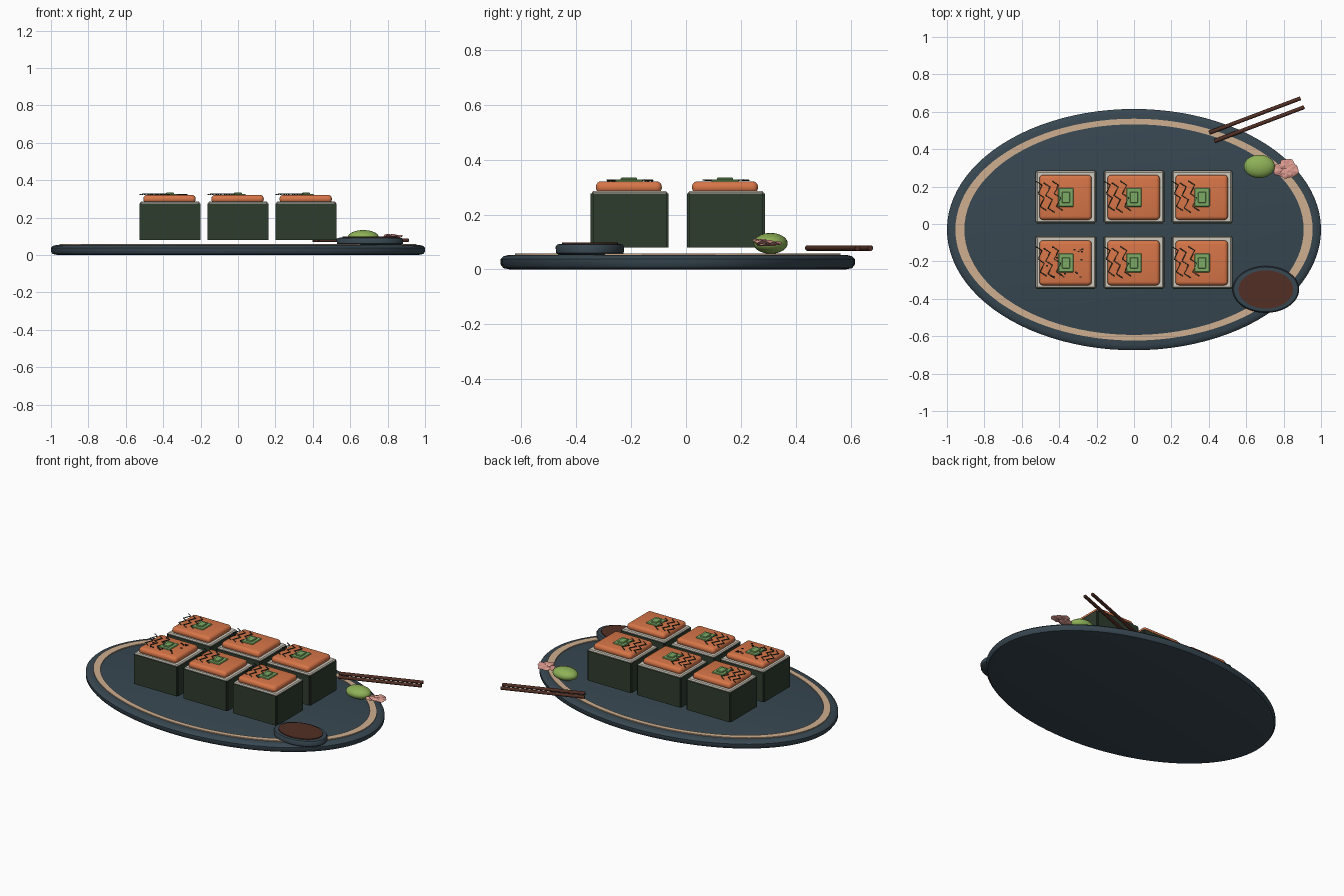
import bpy, bmesh, math, random
from mathutils import Vector

if "Cube" in bpy.data.objects:
    bpy.data.objects.remove(bpy.data.objects["Cube"])

random.seed(4)


def mat(name, r, g, b):
    m = bpy.data.materials.new(name)
    m.diffuse_color = (r, g, b, 1)
    m.use_nodes = True
    m.node_tree.nodes["Principled BSDF"].inputs["Base Color"].default_value = m.diffuse_color
    return m


SLATE = mat("slate blue", 0.039, 0.063, 0.082)
TAN = mat("tan glaze", 0.62, 0.43, 0.28)
NORI = mat("dark seaweed", 0.028, 0.045, 0.028)
RICE = mat("rice white", 0.62, 0.58, 0.50)
SALMON = mat("salmon orange", 0.68, 0.18, 0.065)
AVOCADO = mat("avocado green", 0.20, 0.40, 0.13)
WASABI = mat("wasabi green", 0.27, 0.44, 0.095)
GINGER = mat("ginger pink", 0.72, 0.33, 0.28)
BROWN = mat("dark brown", 0.085, 0.028, 0.018)
SESAME = mat("sesame black", 0.012, 0.011, 0.010)


def finish(bm, name, material, smooth=False):
    bmesh.ops.recalc_face_normals(bm, faces=bm.faces)
    me = bpy.data.meshes.new(name)
    bm.to_mesh(me)
    bm.free()
    ob = bpy.data.objects.new(name, me)
    bpy.context.collection.objects.link(ob)
    me.materials.append(material)
    if smooth:
        bpy.ops.object.select_all(action='DESELECT')
        ob.select_set(True)
        bpy.context.view_layer.objects.active = ob
        bpy.ops.object.shade_smooth_by_angle(angle=math.radians(40))
    return ob


def add_box(bm, c, s):
    vs = bmesh.ops.create_cube(bm, size=1)["verts"]
    for v in vs:
        v.co = Vector(c) + Vector(v.co[i] * s[i] for i in range(3))


def box(name, c, s, material, bevel=0, segments=1):
    bm = bmesh.new()
    add_box(bm, c, s)
    if bevel:
        bmesh.ops.bevel(bm, geom=bm.edges[:], offset=bevel, segments=segments,
                        profile=0.5, affect='EDGES')
    return finish(bm, name, material, segments > 1)


def oval(name, cx, cy, profile, material, closed=False, n=96):
    """Oval lathe: profile rows are (x radius, y radius, z)."""
    bm = bmesh.new()
    rings = []
    for rx, ry, z in profile:
        rings.append([bm.verts.new((cx + rx * math.cos(2 * math.pi * i / n),
                                    cy + ry * math.sin(2 * math.pi * i / n), z))
                      for i in range(n)])
    pairs = list(zip(rings, rings[1:]))
    if closed:
        pairs.append((rings[-1], rings[0]))
    else:
        bm.faces.new(rings[0][::-1])
        bm.faces.new(rings[-1])
    for a, b in pairs:
        for i in range(n):
            j = (i + 1) % n
            bm.faces.new((a[i], a[j], b[j], b[i]))
    return finish(bm, name, material, True)


def tube(name, paths, radius, material, res=2):
    cu = bpy.data.curves.new(name, 'CURVE')
    cu.dimensions = '3D'
    cu.bevel_depth = radius
    cu.bevel_resolution = res
    cu.use_fill_caps = True
    for pts in paths:
        sp = cu.splines.new('POLY')
        sp.points.add(len(pts) - 1)
        for p, co in zip(sp.points, pts):
            p.co = (*co, 1)
    cu.materials.append(material)
    ob = bpy.data.objects.new(name, cu)
    bpy.context.collection.objects.link(ob)
    return ob


# Oval plate with a rounded rim and a glazed ring
PY = -0.03
oval("plate", 0, PY, [(0.965, 0.61, 0), (0.99, 0.635, 0.005), (1, 0.645, 0.018),
                      (1, 0.645, 0.038), (0.99, 0.635, 0.048), (0.97, 0.615, 0.053)], SLATE)
oval("plate_ring", 0, PY, [(0.955, 0.593, 0.050), (0.955, 0.593, 0.059),
                           (0.907, 0.563, 0.059), (0.907, 0.563, 0.050)], TAN, closed=True)

# Six pressed rice blocks: seaweed wrap, salmon, avocado and seaweed threads
W, D = 0.318, 0.275
for row, cy in enumerate((-0.205, 0.145)):
    for col, cx in enumerate((-0.364, 0, 0.364)):
        tag = f"_{row}_{col}"
        box("rice" + tag, (cx, cy, 0.184), (W, D, 0.204), RICE, 0.006)
        bm = bmesh.new()
        for s in (-1, 1):
            add_box(bm, (cx, cy + s * D / 2, 0.178), (W - 0.006, 0.009, 0.196))
            add_box(bm, (cx + s * W / 2, cy, 0.178), (0.009, D - 0.006, 0.196))
        finish(bm, "seaweed_wrap" + tag, NORI)
        box("salmon" + tag, (cx - 0.002, cy - 0.003, 0.299), (0.28, 0.24, 0.044),
            SALMON, 0.02, 4)
        gy = cy - 0.003
        bm = bmesh.new()
        add_box(bm, (cx, gy, 0.322), (0.082, 0.10, 0.010))
        add_box(bm, (cx, gy, 0.328), (0.042, 0.06, 0.012))
        bmesh.ops.bevel(bm, geom=bm.edges[:], offset=0.003, segments=1, affect='EDGES')
        finish(bm, "avocado" + tag, AVOCADO)
        threads = []
        for k, (ox, oy) in enumerate(((-0.148, 0.0), (-0.105, -0.01), (-0.06, 0.0))):
            pts = []
            for i in range(6):
                zig = 0.014 if i % 2 else -0.014
                pts.append((cx + ox + zig + i * 0.006,
                            cy + oy + 0.085 - i * 0.034 + (0.012 if i % 2 else 0),
                            0.324 + 0.002 * (i % 2)))
            threads.append(pts)
        tube("seaweed_threads" + tag, threads, 0.0028, NORI, 1)

# Sesame seeds scattered on one block
bm = bmesh.new()
for _ in range(22):
    x, y = random.uniform(-0.48, -0.26), random.uniform(-0.30, -0.11)
    add_box(bm, (x, y, 0.322), (0.010, 0.007, 0.006))
finish(bm, "sesame_seeds", SESAME)

# Sauce dish
DX, DY = 0.705, -0.35
oval("sauce_dish", DX, DY, [(0.165, 0.112, 0.052), (0.176, 0.123, 0.060), (0.178, 0.125, 0.082),
                            (0.172, 0.119, 0.091), (0.15, 0.105, 0.093)], SLATE, n=64)
oval("sauce", DX, DY, [(0.146, 0.102, 0.090), (0.146, 0.102, 0.099)], BROWN, n=64)

# Wasabi mound
bm = bmesh.new()
bmesh.ops.create_uvsphere(bm, u_segments=32, v_segments=16, radius=1)
for v in bm.verts:
    v.co = (0.67 + v.co.x * 0.083, 0.308 + v.co.y * 0.062, 0.095 + v.co.z * 0.038)
finish(bm, "wasabi", WASABI, True)

# Ginger slices: thin ruffled discs overlapping as a fan
bm = bmesh.new()
for k, (x, y, rx, ry) in enumerate(((0.785, 0.29, 0.040, 0.036), (0.82, 0.315, 0.042, 0.034),
                                    (0.845, 0.285, 0.036, 0.034), (0.815, 0.27, 0.034, 0.026))):
    for v in bmesh.ops.create_uvsphere(bm, u_segments=20, v_segments=8, radius=1)["verts"]:
        a = math.atan2(v.co.y, v.co.x)
        r = 1 + 0.08 * math.cos(5 * a + k)
        flat = math.hypot(v.co.x, v.co.y)
        v.co = (x + v.co.x * rx * r, y + v.co.y * ry * r,
                0.092 + 0.004 * k + v.co.z * 0.006 + 0.004 * flat * math.sin(4 * a + k))
finish(bm, "ginger", GINGER, True)

# Pair of chopsticks
for k, (a, b) in enumerate((((0.402, 0.488), (0.89, 0.672)), ((0.43, 0.443), (0.91, 0.625)))):
    tube(f"chopstick_{k}", [[(*a, 0.078), (*b, 0.078)]], 0.0105, BROWN, 3)
